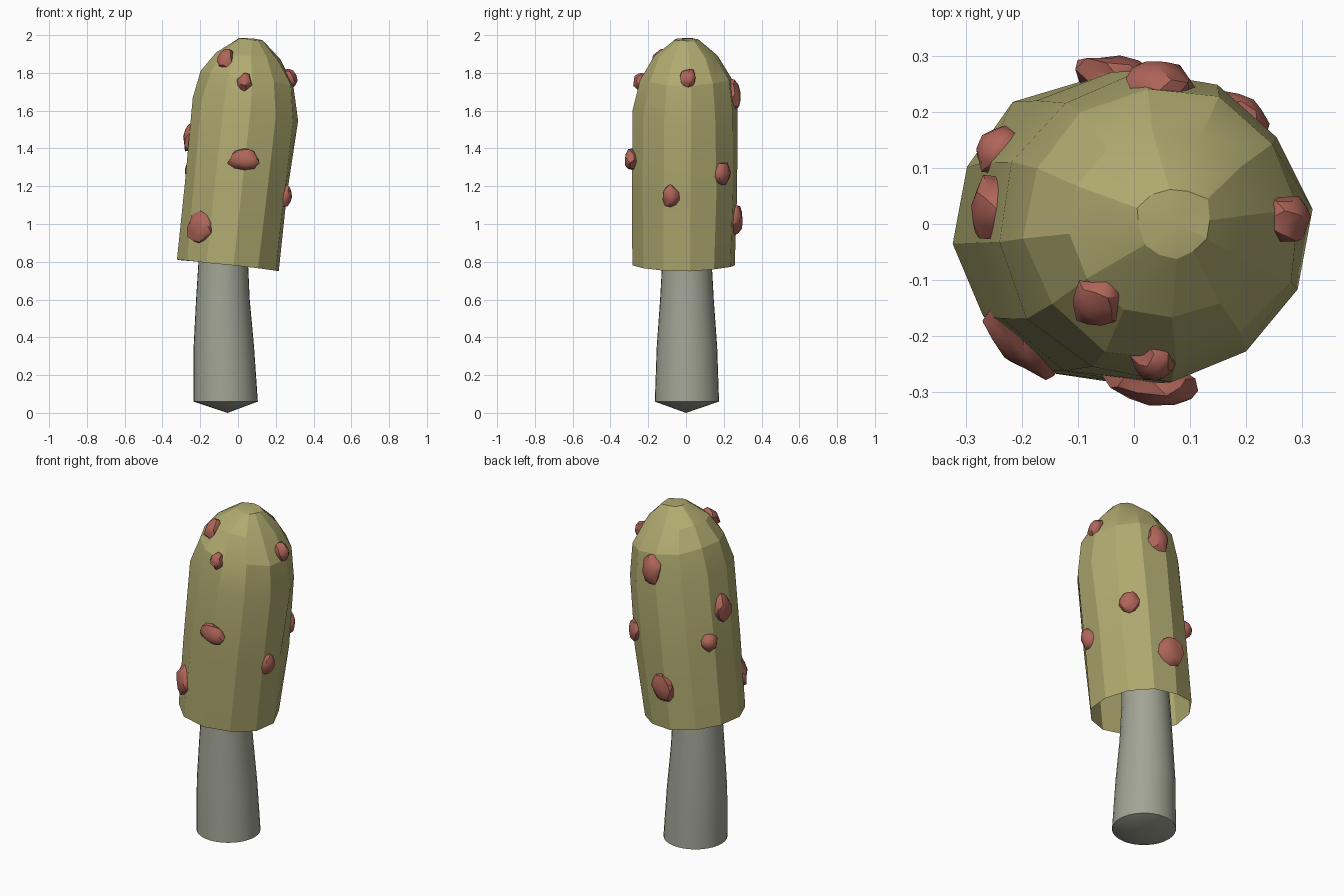
import bpy, bmesh, random
from math import sin, cos, pi, radians
from mathutils import Vector, Matrix, noise

if "Cube" in bpy.data.objects:
    bpy.data.objects.remove(bpy.data.objects["Cube"])

random.seed(4)


def material(name, rgb):
    m = bpy.data.materials.new(name)
    m.diffuse_color = (*rgb, 1)
    m.use_nodes = True
    m.node_tree.nodes["Principled BSDF"].inputs["Base Color"].default_value = m.diffuse_color
    return m


def finish(bm, name, mat, angle):
    me = bpy.data.meshes.new(name)
    bm.normal_update()
    bm.to_mesh(me)
    bm.free()
    me.materials.append(mat)
    ob = bpy.data.objects.new(name, me)
    bpy.context.collection.objects.link(ob)
    bpy.ops.object.select_all(action='DESELECT')
    ob.select_set(True)
    bpy.context.view_layer.objects.active = ob
    bpy.ops.object.shade_smooth_by_angle(angle=radians(angle))
    return ob


def loft(bm, rings, sides, start=0.0, jitter=0.0, bottom=None, top=None):
    """Rings are (centre x, centre y, z, radius, slope of the ring along x)."""
    loops = []
    for cx, cy, z, r, slope in rings:
        loop = []
        for i in range(sides):
            a = start + 2 * pi * i / sides
            rr = r + random.uniform(-jitter, jitter)
            dx = rr * cos(a)
            dz = random.uniform(-jitter, jitter) * 0.6
            loop.append(bm.verts.new((cx + dx, cy + rr * sin(a), z + slope * dx + dz)))
        loops.append(loop)
    for lo, hi in zip(loops, loops[1:]):
        for i in range(sides):
            j = (i + 1) % sides
            bm.faces.new((lo[i], lo[j], hi[j], hi[i]))
    for tip, loop, flip in ((bottom, loops[0], True), (top, loops[-1], False)):
        if tip:
            v = bm.verts.new(tip)
            for i in range(sides):
                a, b = loop[i], loop[(i + 1) % sides]
                bm.faces.new((b, a, v) if flip else (a, b, v))


cap_mat = material("cap_olive", (0.43, 0.40, 0.16))
wart_mat = material("wart_red", (0.43, 0.13, 0.10))
stem_mat = material("stem_grey", (0.36, 0.37, 0.30))

# Stem with a shallow pointed foot, running up inside the cap
bm = bmesh.new()
loft(bm, [(-0.065, 0.005, 0.06, 0.17, 0), (-0.075, 0.005, 0.35, 0.16, 0),
          (-0.08, 0.005, 0.60, 0.142, 0), (-0.078, 0.005, 0.82, 0.13, 0),
          (-0.06, 0.005, 1.10, 0.12, -0.05), (-0.01, 0, 1.55, 0.11, -0.11)],
     32, bottom=(-0.055, 0, 0.0), top=(-0.005, 0, 1.58))
finish(bm, "stem", stem_mat, 30)

# Leaning open bell cap
bm = bmesh.new()
loft(bm, [(-0.053, -0.007, 0.78, 0.272, -0.11), (-0.01, -0.005, 1.18, 0.276, -0.11),
          (0.037, -0.003, 1.61, 0.275, -0.22), (0.05, 0, 1.77, 0.245, -0.15),
          (0.05, 0, 1.89, 0.172, -0.10), (0.07, 0, 1.975, 0.068, -0.10)],
     12, start=radians(6), jitter=0.008, top=(0.08, 0, 1.982))
cap = finish(bm, "cap", cap_mat, 18)

# Lumpy warts: position, half width, half height
warts = [((-0.07, -0.145, 1.88), 0.042, 0.058),
         ((0.035, -0.24, 1.75), 0.038, 0.048),
         ((0.29, 0.01, 1.78), 0.042, 0.055),
         ((0.035, -0.275, 1.34), 0.085, 0.055),
         ((0.23, -0.08, 1.15), 0.045, 0.058),
         ((-0.20, -0.205, 0.98), 0.085, 0.085),
         ((-0.265, 0.03, 1.46), 0.06, 0.08),
         ((-0.25, 0.14, 1.29), 0.045, 0.05),
         ((0.05, 0.265, 1.69), 0.06, 0.08),
         ((-0.03, 0.27, 1.02), 0.075, 0.08),
         ((0.19, 0.19, 1.27), 0.055, 0.06)]
for n, (pos, w, h) in enumerate(warts, 1):
    hit, loc, normal, _ = cap.closest_point_on_mesh(Vector(pos))
    side = Vector((0, 0, 1)).cross(normal).normalized()
    up = normal.cross(side)
    basis = Matrix((side, up, normal)).transposed()
    bm = bmesh.new()
    bmesh.ops.create_icosphere(bm, subdivisions=2, radius=1)
    for v in bm.verts:
        lump = 1 + 0.3 * noise.noise(v.co * 1.8 + Vector((n * 7.3, 0, 0)))
        p = v.co * lump
        v.co = loc + basis @ Vector((p.x * w, p.y * h, p.z * 0.038))
    finish(bm, f"wart_{n:02d}", wart_mat, 35)
